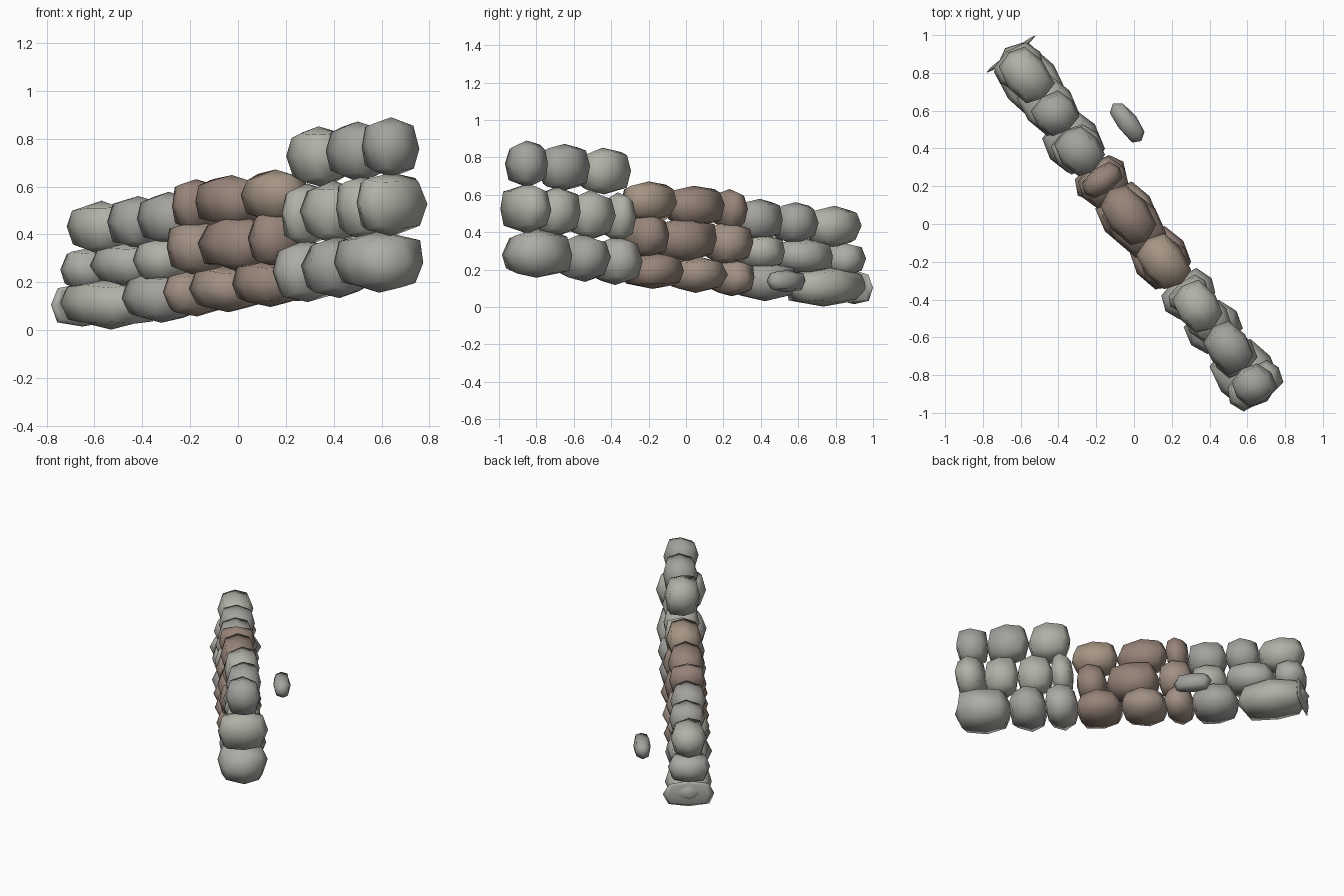
import bpy, bmesh, random
from mathutils import Vector

if "Cube" in bpy.data.objects:
    bpy.data.objects.remove(bpy.data.objects["Cube"])

random.seed(4)
ALONG = Vector((0.604, -0.797, 0))    # direction the wall runs
ACROSS = Vector((0.797, 0.604, 0))    # through the wall thickness
UP = Vector((0, 0, 1))
SLOPE = 0.075                         # the courses climb along the wall


def material(name, c):
    m = bpy.data.materials.new(name)
    m.diffuse_color = (*c, 1)
    m.use_nodes = True
    m.node_tree.nodes["Principled BSDF"].inputs["Base Color"].default_value = m.diffuse_color
    return m


greys = [material("grey_stone_%d" % i, c) for i, c in enumerate(
    [(0.42, 0.41, 0.38), (0.37, 0.36, 0.34), (0.44, 0.44, 0.39)])]
browns = [material("brown_stone_%d" % i, c) for i, c in enumerate(
    [(0.36, 0.28, 0.23), (0.31, 0.23, 0.19), (0.38, 0.30, 0.23)])]


def stone(name, centre, a, b, h, mat, jitter=0.06):
    """Rounded block: a cube subdivided once, edges and corners drawn in."""
    bm = bmesh.new()
    bmesh.ops.create_cube(bm, size=2)
    bmesh.ops.subdivide_edges(bm, edges=bm.edges[:], cuts=1, use_grid_fill=True)
    draw_in = {1: 1.0, 2: 0.78, 3: 0.66}
    for v in bm.verts:
        p = v.co * draw_in[sum(abs(c) > 0.5 for c in v.co)]
        p += Vector([random.uniform(-jitter, jitter) if abs(c) < 0.95 else 0 for c in p])
        v.co = ALONG * (p.x * a) + ACROSS * (p.y * b) + UP * (p.z * h)
    bmesh.ops.recalc_face_normals(bm, faces=bm.faces[:])
    for f in bm.faces:
        f.smooth = True
    me = bpy.data.meshes.new(name)
    bm.to_mesh(me)
    bm.free()
    me.materials.append(mat)
    ob = bpy.data.objects.new(name, me)
    ob.location = centre
    bpy.context.collection.objects.link(ob)


def course(name, joints, low, mid, high, depth):
    """Row of stones between joints; low, mid and high give bed and top heights."""
    for i, (s1, s0) in enumerate(zip(joints, joints[1:])):
        s, a = (s0 + s1) / 2, (s1 - s0) / 2 + 0.004
        middle = abs(s) < 0.4
        z0, z1 = mid if middle else high if s > 0 else low
        b = 0.16 if s > 0.95 and name != "cap" else depth
        shift = 0.02 if s < -0.6 else -0.008 if s > 0.95 else 0.004
        centre = ALONG * s + ACROSS * shift + UP * ((z0 + z1) / 2 + SLOPE * s)
        stone("%s_stone_%d" % (name, i + 1), centre, a, b, (z1 - z0) / 2,
              random.choice(browns if middle else greys))


course("base", [1.17, .81, .575, .37, .075, -.215, -.39, -.685, -1.15],
       (.071, .284), (.08, .275), (.082, .34), 0.15)
course("middle", [.37, .18, -.165, -.385, -.615, -.93, -1.13],
       (.236, .424), (.243, .477), (.243, .477), 0.135)
course("upper", [1.16, .975, .76, .53, .4, .11, -.22, -.355, -.61, -.825, -1.12],
       (.390, .614), (.432, .652), (.312, .578), 0.115)
course("cap", [1.16, .96, .69, .42], (.56, .81), (.56, .81), (.56, .81), 0.112)

# Thin slab closing the low end, and the loose stone beside the wall
stone("end_slab", (-.65, .90, .105), .012, .165, .09, greys[0], 0.03)
stone("loose_stone", (-.035, .54, .138), .125, .055, .058, greys[1])
